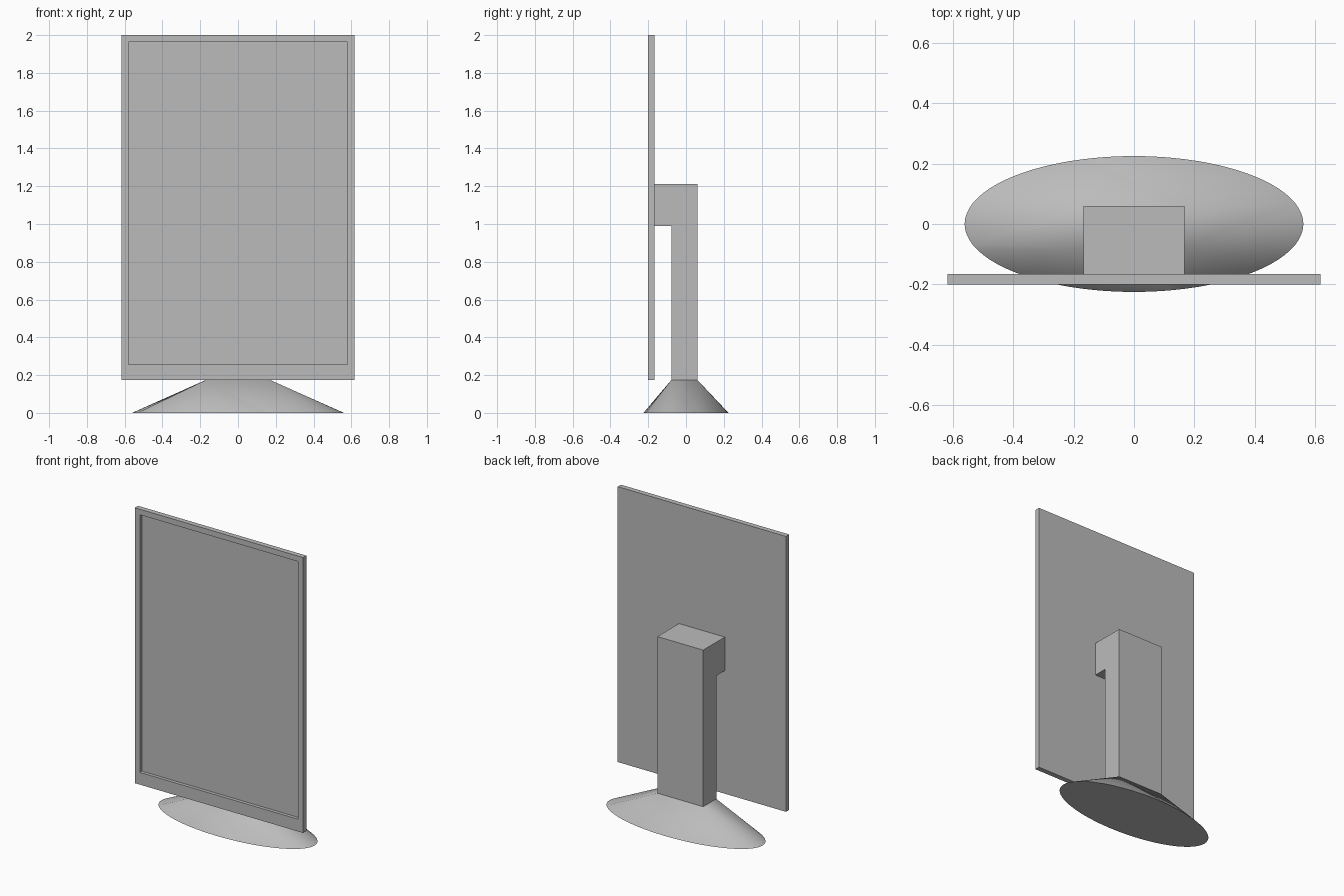
import bpy, bmesh
from math import cos, sin, tau, radians

cube = bpy.data.objects.get("Cube")
if cube:
    bpy.data.objects.remove(cube, do_unlink=True)

grey = bpy.data.materials.new("plain grey")
grey.use_nodes = True
GREY = (0.5, 0.5, 0.5, 1)
grey.diffuse_color = GREY
grey.node_tree.nodes["Principled BSDF"].inputs["Base Color"].default_value = GREY


def finish(name, bm):
    bmesh.ops.recalc_face_normals(bm, faces=bm.faces[:])
    mesh = bpy.data.meshes.new(name)
    bm.to_mesh(mesh)
    bm.free()
    mesh.materials.append(grey)
    obj = bpy.data.objects.new(name, mesh)
    bpy.context.collection.objects.link(obj)
    return obj


# Screen panel: slab with the front face inset and pushed back
WIDTH, BOTTOM, TOP = 0.617, 0.175, 2.0
FRONT, BACK = -0.2, -0.166
bm = bmesh.new()
bmesh.ops.create_cube(bm, size=1)
for v in bm.verts:
    v.co.x *= 2 * WIDTH
    v.co.y = FRONT if v.co.y < 0 else BACK
    v.co.z = BOTTOM if v.co.z < 0 else TOP
bm.normal_update()
glass = min(bm.faces, key=lambda f: f.normal.y)
bmesh.ops.inset_region(bm, faces=[glass], thickness=0.052)
# Straight recess walls: extrude the inner face backwards
recess = bmesh.ops.extrude_discrete_faces(bm, faces=[glass])["faces"][0]
for v in recess.verts:
    v.co.y += 0.022
# Wider lower border
for v in bm.verts:
    if abs(v.co.x) < WIDTH - 0.01 and v.co.z < 1:
        v.co.z = 0.256
finish("screen_panel", bm)

# Stand column with its arm: side profile extruded across x
HALF, Y0, Y1 = 0.168, -0.077, 0.06
profile = [(Y0, BOTTOM), (Y1, BOTTOM), (Y1, 1.213), (BACK, 1.213),
           (BACK, 0.99), (Y0, 0.99)]
bm = bmesh.new()
side = bm.faces.new([bm.verts.new((-HALF, y, z)) for y, z in profile])
ext = bmesh.ops.extrude_face_region(bm, geom=[side])["geom"]
for v in ext:
    if isinstance(v, bmesh.types.BMVert):
        v.co.x = HALF
finish("stand_column", bm)

# Foot: oval rim lofted to the column's rectangle, one fan per corner
SEG, SHIFT = 80, 4
bm = bmesh.new()
rim = [bm.verts.new((0.561 * cos(tau * i / SEG), 0.225 * sin(tau * i / SEG), 0))
       for i in range(SEG)]
corners = [bm.verts.new((x, y, BOTTOM)) for x, y in
           ((HALF, Y1), (-HALF, Y1), (-HALF, Y0), (HALF, Y0))]
bm.faces.new(rim)
bm.faces.new(corners)
for q in range(4):
    start = SHIFT + q * SEG // 4
    bm.faces.new((corners[q - 1], rim[start % SEG], corners[q]))
    for i in range(start, start + SEG // 4):
        bm.faces.new((rim[i % SEG], rim[(i + 1) % SEG], corners[q]))
foot = finish("oval_foot", bm)

bpy.ops.object.select_all(action="DESELECT")
foot.select_set(True)
bpy.context.view_layer.objects.active = foot
bpy.ops.object.shade_smooth_by_angle(angle=radians(30))
